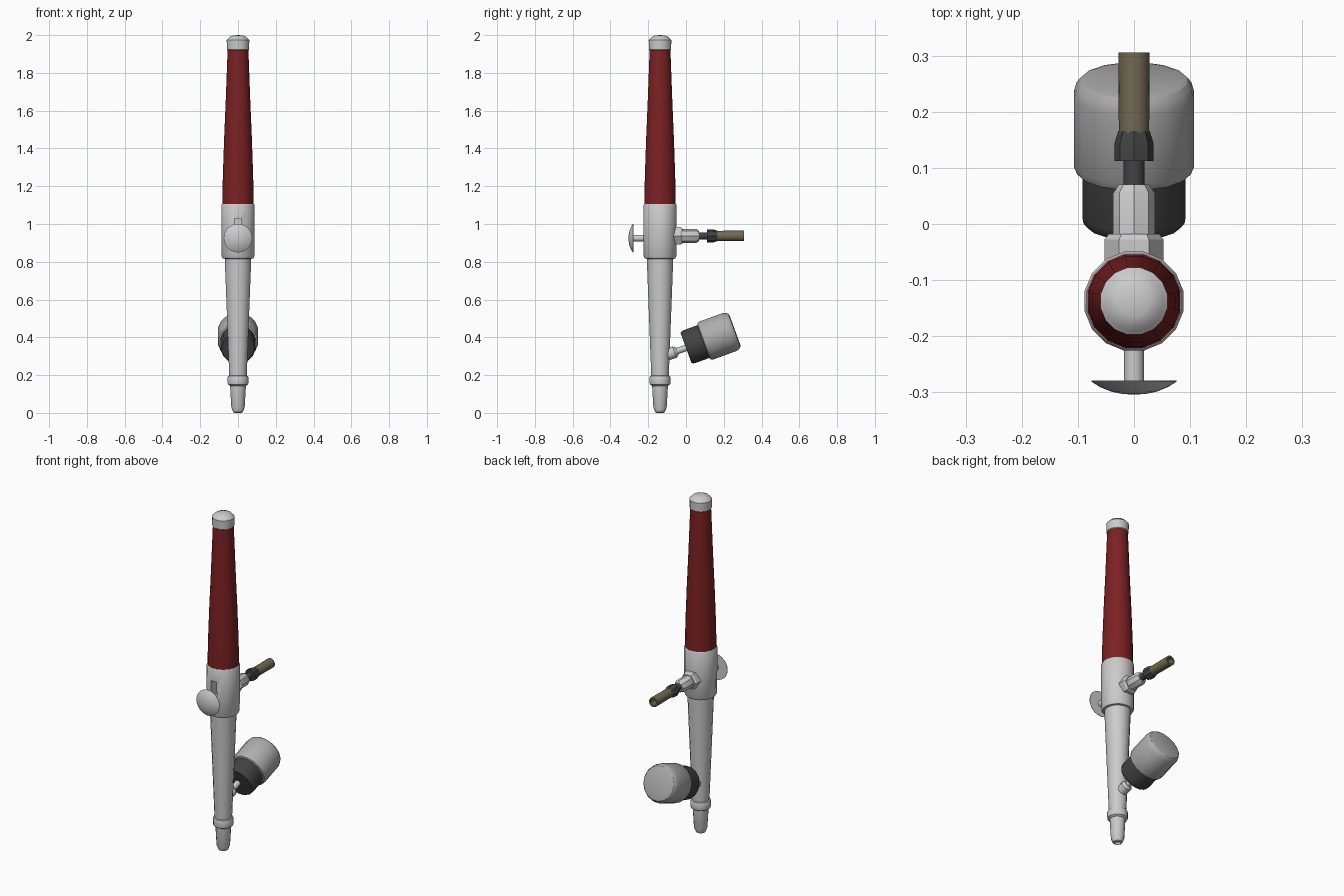
import bpy, bmesh
from math import sin, cos, pi, radians

if "Cube" in bpy.data.objects:
    bpy.data.objects.remove(bpy.data.objects["Cube"])

AXIS_Y = -0.1375


def material(name, rgb):
    m = bpy.data.materials.new(name)
    m.diffuse_color = (*rgb, 1)
    m.use_nodes = True
    m.node_tree.nodes["Principled BSDF"].inputs["Base Color"].default_value = m.diffuse_color
    return m


RED = material("dark_red", (0.2, 0.015, 0.016))
BLACK = material("black_plastic", (0.055, 0.055, 0.055))
JAR = material("jar_grey", (0.42, 0.42, 0.42))
HOSE = material("hose_brown", (0.17, 0.14, 0.085))


def lathe(name, profile, origin, tilt=0, sides=16, phase=0.0, mat=None):
    """Revolve (radius, distance) points about local z, then tilt about x."""
    bm = bmesh.new()
    rings = []
    for r, h in profile:
        if r == 0:
            rings.append([bm.verts.new((0, 0, h))])
        else:
            rings.append([bm.verts.new((r * cos(a), r * sin(a), h)) for a in
                          [2 * pi * (i + phase) / sides for i in range(sides)]])
    for a, b in zip(rings, rings[1:]):
        for i in range(sides):
            j = (i + 1) % sides
            quad = [a[i % len(a)], a[j % len(a)], b[j % len(b)], b[i % len(b)]]
            bm.faces.new(list(dict.fromkeys(quad)))
    for ring in (rings[0], rings[-1]):
        if len(ring) > 1:
            bm.faces.new(ring)
    bmesh.ops.recalc_face_normals(bm, faces=bm.faces)
    for f in bm.faces:
        f.smooth = True
    me = bpy.data.meshes.new(name)
    bm.to_mesh(me)
    bm.free()
    me.set_sharp_from_angle(angle=radians(32))
    if mat:
        me.materials.append(mat)
    ob = bpy.data.objects.new(name, me)
    ob.location = origin
    ob.rotation_euler.x = radians(tilt)
    bpy.context.collection.objects.link(ob)
    return ob


# Upright body along the main axis
def upright(name, profile, mat=None):
    return lathe(name, profile, (0, AXIS_Y, 0), phase=0.5, mat=mat)


upright("nozzle_tip", [(0.012, 0.012), (0.018, 0.0), (0.026, 0.004), (0.036, 0.028),
                       (0.043, 0.15)])
upright("nozzle_collar", [(0.043, 0.143), (0.054, 0.15), (0.056, 0.157), (0.056, 0.188),
                          (0.053, 0.195), (0.046, 0.198)])
upright("front_barrel", [(0.047, 0.19), (0.072, 0.83)])
block = upright("valve_block", [(0.07, 0.815), (0.082, 0.818), (0.088, 0.828),
                                (0.09, 1.098), (0.086, 1.105)])
upright("handle", [(0.085, 1.10), (0.082, 1.25), (0.075, 1.45), (0.066, 1.66),
                   (0.056, 1.925)], RED)
upright("end_cap", [(0.054, 1.918), (0.06, 1.924), (0.061, 1.975), (0.054, 1.981),
                    (0.045, 1.991), (0.027, 1.998), (0, 2.0)])

# Trigger slot cut into the front of the block
bpy.ops.mesh.primitive_cube_add(size=1, location=(0, -0.21, 0.95))
cutter = bpy.context.object
cutter.name = "slot_cutter"
cutter.scale = (0.036, 0.08, 0.16)
cutter.hide_render = True
mod = block.modifiers.new("slot", 'BOOLEAN')
mod.operation = 'DIFFERENCE'
mod.solver = 'EXACT'
mod.object = cutter
bpy.context.view_layer.objects.active = block
bpy.ops.object.modifier_apply(modifier=mod.name)
bpy.data.objects.remove(cutter)

# Trigger: stem and domed button pointing forward
front = (0, 0, 0.925)
lathe("trigger_stem", [(0.018, 0.16), (0.018, 0.285)], front, 90)
lathe("trigger_button", [(0.076, 0.279), (0.076, 0.281), (0.06, 0.291), (0.04, 0.299),
                         (0.02, 0.303), (0, 0.304)], front, 90, sides=24)

# Air inlet and hose pointing backward
back = (0, 0, 0.937)
lathe("hex_nut", [(0.053, -0.075), (0.053, -0.028), (0.045, -0.018)], back, -90, sides=6)
lathe("inlet_fitting", [(0.037, -0.03), (0.037, 0.055), (0.027, 0.07)], back, -90, sides=8)
lathe("hose_neck", [(0.019, 0.065), (0.019, 0.115)], back, -90, mat=BLACK)
lathe("hose_ferrule", [(0.035, 0.112), (0.035, 0.143), (0.028, 0.166)], back, -90,
      sides=8, mat=BLACK)
lathe("hose", [(0.027, 0.16), (0.028, 0.306), (0.019, 0.306), (0.019, 0.18)], back, -90,
      mat=HOSE)

# Paint jar on a tilted axis
jar = (0, 0, 0.344)
lathe("jar_socket", [(0.03, -0.11), (0.032, -0.065), (0.022, -0.05)], jar, -70)
lathe("jar_stem", [(0.017, -0.06), (0.017, 0.01)], jar, -70)
lathe("jar_lid", [(0.086, 0.0), (0.092, 0.008), (0.094, 0.02), (0.094, 0.11)], jar, -70,
      phase=0.5, mat=BLACK)
lathe("jar_body", [(0.094, 0.097), (0.103, 0.101), (0.109, 0.115), (0.109, 0.245),
                   (0.104, 0.262), (0.096, 0.272), (0.084, 0.276)], jar, -70,
      phase=0.5, mat=JAR)
